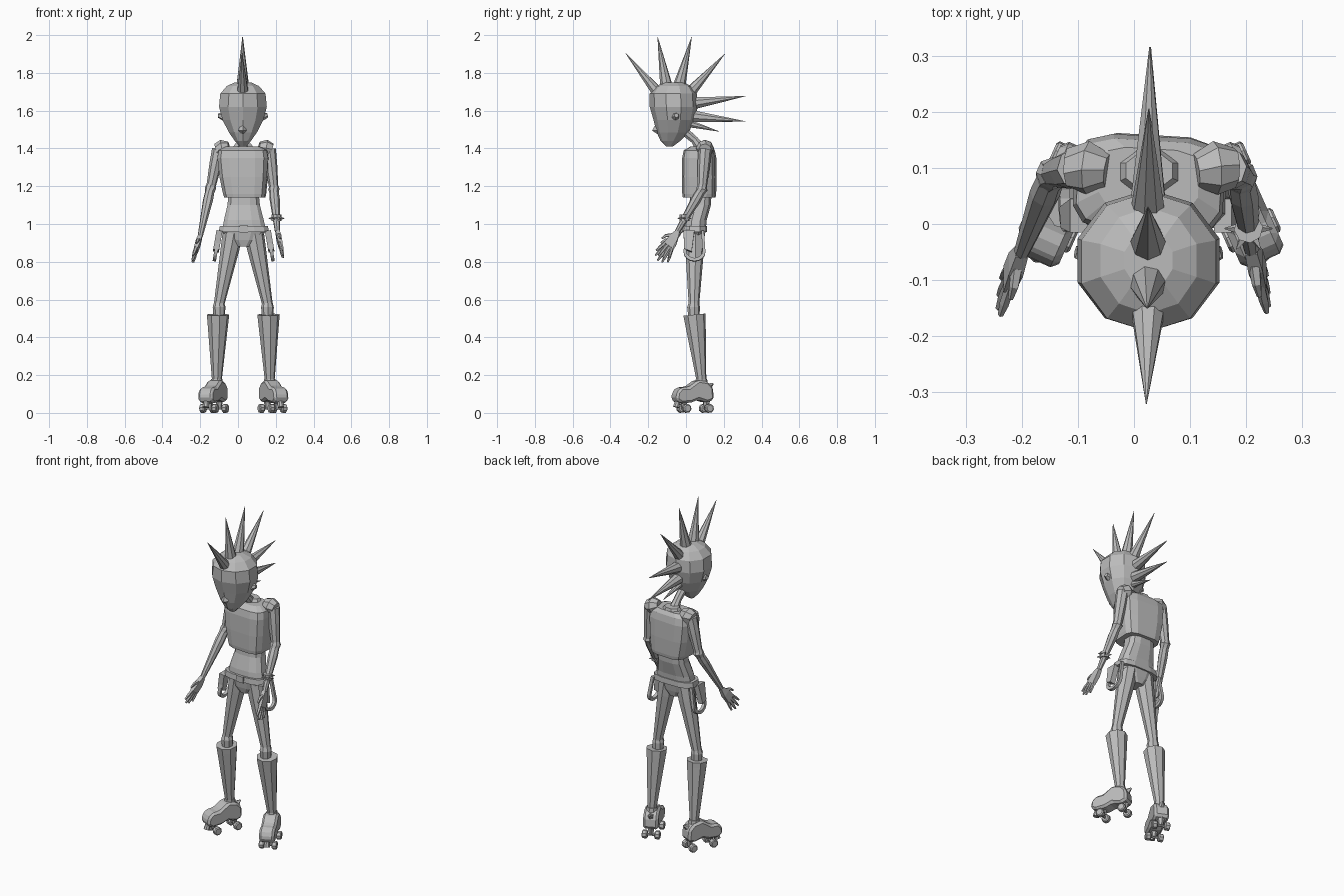
import bpy, bmesh, math
from mathutils import Vector, Matrix

cube = bpy.data.objects.get("Cube")
if cube:
    bpy.data.objects.remove(cube, do_unlink=True)

grey = bpy.data.materials.new("plain grey")
grey.use_nodes = True
grey.diffuse_color = (0.5, 0.5, 0.5, 1)
grey.node_tree.nodes["Principled BSDF"].inputs["Base Color"].default_value = (0.5, 0.5, 0.5, 1)


def finish(name, bm, matrix=None):
    if matrix:
        bm.transform(matrix)
    bmesh.ops.recalc_face_normals(bm, faces=bm.faces)
    mesh = bpy.data.meshes.new(name)
    bm.to_mesh(mesh)
    bm.free()
    mesh.materials.append(grey)
    obj = bpy.data.objects.new(name, mesh)
    bpy.context.collection.objects.link(obj)
    return obj


def skin(name, rings, matrix=None):
    """Join equal rings of points into a closed, capped surface."""
    bm = bmesh.new()
    rows = [[bm.verts.new(p) for p in ring] for ring in rings]
    n = len(rows[0])
    for a, b in zip(rows, rows[1:]):
        for i in range(n):
            j = (i + 1) % n
            bm.faces.new((a[i], a[j], b[j], b[i]))
    bm.faces.new(rows[0])
    bm.faces.new(rows[-1])
    return finish(name, bm, matrix)


def loft(name, sections, sides=12, square=1.0, turn=0.0):
    """Stack oval sections (z, x, y, half width, half depth); square < 1 is boxier."""
    def power(v):
        return math.copysign(abs(v) ** square, v)
    rings = []
    for z, x, y, rx, ry in sections:
        ring = []
        for i in range(sides):
            a = 2 * math.pi * (i + 0.5) / sides
            p = Vector((rx * power(math.cos(a)), ry * power(math.sin(a)), 0))
            ring.append(Matrix.Rotation(turn, 3, 'Z') @ p + Vector((x, y, z)))
        rings.append(ring)
    return skin(name, rings)


def limb(name, points, radii, sides=8, matrix=None):
    """Faceted tube through points with a radius at each."""
    pts = [Vector(p) for p in points]
    rings = []
    for k, p in enumerate(pts):
        way = (pts[min(k + 1, len(pts) - 1)] - pts[max(k - 1, 0)]).normalized()
        u = way.cross(Vector((0.9, 0.1, 0.42))).normalized()
        v = way.cross(u)
        angles = [2 * math.pi * i / sides for i in range(sides)]
        rings.append([p + radii[k] * (math.cos(a) * u + math.sin(a) * v) for a in angles])
    return skin(name, rings, matrix)


def extrude_x(name, profile, width, matrix=None, top=1.0):
    """Side outline (y, z) given thickness along x."""
    return skin(name, [[(s * width, y, z) for y, z in profile] for s in (-1, 1)], matrix)


# Head
head_z = [(1.41, .018, -.105, -.07), (1.44, .045, -.135, -.03), (1.485, .078, -.155, .015),
          (1.55, .113, -.172, .045), (1.62, .133, -.192, .062), (1.69, .126, -.192, .057),
          (1.73, .09, -.16, .03), (1.75, .045, -.115, -.015)]
loft("head", [(z, .026, (f + b) / 2, rx, (b - f) / 2) for z, rx, f, b in head_z], 10)
limb("nose", [(.024, -.145, 1.545), (.024, -.158, 1.495), (.024, -.145, 1.48)], [.005, .022, .008], 4)
for side in (-1, 1):
    limb("ear", [(.026 + side * .105, -.055, 1.57), (.026 + side * .13, -.05, 1.575)], [.022, .012], 6)

# Mohawk spikes: base (y, z) then tip (y, z)
spikes = [((-.145, 1.69), (-.32, 1.905)), ((-.105, 1.735), (-.15, 1.99)),
          ((-.035, 1.735), (.03, 1.99)), ((.015, 1.69), (.205, 1.90)),
          ((.045, 1.64), (.315, 1.677)), ((.04, 1.57), (.315, 1.543)), ((.025, 1.53), (.175, 1.49))]
for i, (base, tip) in enumerate(spikes):
    limb("mohawk_spike", [(.025, *base), (.022 + .0015 * i, *tip)],
         [.033 if i < 6 else .02, .001], 8)

# Neck and torso
limb("neck", [(.025, -.02, 1.50), (.025, .045, 1.445), (.028, .1, 1.37)], [.025, .022, .035], 8)
loft("collar", [(1.39, .027, .09, .07, .05), (1.425, .027, .095, .045, .035)], 8)
loft("vest", [(1.14, .036, .07, .108, .085), (1.16, .035, .07, .114, .088), (1.25, .03, .07, .128, .09),
              (1.35, .027, .07, .136, .088), (1.39, .027, .07, .13, .08), (1.41, .027, .08, .09, .055)],
     12, .5, -.06)
loft("waist", [(.96, .033, .047, .12, .058), (1.02, .031, .053, .108, .058),
               (1.1, .03, .075, .088, .058), (1.18, .03, .08, .08, .058)], 12, .7)
loft("belt", [(.958, .031, .046, .136, .068), (.99, .031, .047, .13, .066)], 12, .65)
extrude_x("buckle", [(-.026, .955), (-.026, .992), (-.015, .992), (-.015, .955)], .022,
          Matrix.Translation((.03, 0, 0)))
loft("pelvis", [(.88, .03, .045, .035, .042), (.915, .03, .045, .085, .052),
                (.965, .031, .046, .122, .06)], 12, .8)


def build_leg(side, prefix):
    hip, knee, boot, ankle = (.028 + side * d for d in (.06, .128, .134, .14))
    limb(prefix + "thigh", [(hip - side * .004, .046, .95), (hip + side * .01, .046, .87), (knee, .042, .575)],
         [.054, .05, .028], 8)
    limb(prefix + "knee", [(knee, .042, .585), (knee, .04, .56), (knee, .042, .51)], [.027, .034, .03], 8)
    limb(prefix + "boot_shaft", [(boot, .045, .52), (boot, .048, .49), (ankle, .082, .17)],
         [.06, .057, .026], 8)
    limb(prefix + "ankle_cuff", [(ankle, .082, .18), (ankle, .082, .15)], [.03, .034], 8)
    place = Matrix.Translation((ankle, .08, 0)) @ Matrix.Rotation(side * .42, 4, 'Z')

    # Skate boot with narrow top, sole plate and toe
    outline = [(-.16, .07), (-.155, .11), (-.13, .135), (-.085, .137), (-.03, .175),
               (.025, .165), (.055, .135), (.06, .07), (.02, .055), (-.03, .07), (-.07, .055), (-.13, .05)]
    shoe = extrude_x(prefix + "skate_boot", outline, .042, place)
    bevel = shoe.modifiers.new("soft edges", 'BEVEL')
    bevel.width, bevel.segments = .012, 1
    limb(prefix + "heel_tab", [(0, .045, .14), (0, .07, .155)], [.018, .004], 5, place)
    limb(prefix + "toe_stop", [(0, -.135, .065), (0, -.145, .03)], [.014, .018], 8, place)

    # Trucks and wheels
    for y in (-.1, .03):
        limb(prefix + "truck", [(0, y, .07), (0, y, .025)], [.022, .012], 6, place)
        limb(prefix + "axle", [(-.045, y, .024), (.045, y, .024)], [.007, .007], 6, place)
        for s in (-1, 1):
            limb(prefix + "wheel", [(s * .02, y, .024), (s * .026, y, .024), (s * .046, y, .024), (s * .05, y, .024)],
                 [.018, .024, .024, .018], 8, place)


def build_arm(prefix, shoulder, elbow, wrist, tip):
    shoulder, elbow, wrist, tip = map(Vector, (shoulder, elbow, wrist, tip))
    side = 1 if shoulder.x > 0 else -1
    limb(prefix + "shoulder", [shoulder + Vector((-side * .055, -.005, .012)),
                               shoulder + Vector((-side * .02, 0, .004)), shoulder + Vector((side * .015, 0, -.005))],
         [.03, .048, .036], 8)
    limb(prefix + "upper_arm", [shoulder, shoulder.lerp(elbow, .4), elbow], [.036, .033, .024], 8)
    limb(prefix + "elbow", [elbow + Vector((0, 0, .025)), elbow, elbow.lerp(wrist, .1)], [.021, .03, .024], 8)
    limb(prefix + "forearm", [elbow, elbow.lerp(wrist, .25), wrist], [.024, .027, .014], 8)

    # Hand: flat palm, fanned fingers and thumb
    way = (tip - wrist).normalized()
    flat = Vector((1, 0, 0))
    flat = (flat - way * flat.dot(way)).normalized()
    across = flat.cross(way).normalized()
    if across.y > 0:
        across.negate()
    length = (tip - wrist).length

    def slab(t, half, thick):
        c = wrist + way * length * t
        return [c + across * half * a + flat * thick * b for a, b in ((-1, -1), (1, -1), (1, 1), (-1, 1))]
    skin(prefix + "palm", [slab(0, .012, .011), slab(.25, .024, .013), slab(.55, .028, .01)])
    for i, reach in enumerate((.86, .97, 1.0, .9)):
        s = (i - 1.5) * .014
        root = wrist + way * length * .5 + across * s
        end = wrist + way * length * reach + across * s * 1.8
        limb(prefix + "finger", [root, root.lerp(end, .6), end], [.0095, .009, .005], 5)
    thumb = wrist + way * length * .2 + across * .015
    limb(prefix + "thumb", [thumb, thumb + across * .025 + way * .02, thumb + across * .034 + way * .045],
         [.011, .009, .005], 5)


build_leg(-1, "right_")
build_leg(1, "left_")
build_arm("right_", (-.102, .1, 1.395), (-.145, .09, 1.19), (-.2, -.05, .935), (-.242, -.14, .8))
build_arm("left_", (.165, .1, 1.395), (.19, .085, 1.185), (.209, -.045, .96), (.24, -.135, .825))

# Studded bracelet on the left wrist
cuff = Vector((.204, -.008, 1.03))
for lift in (-.008, .012):
    limb("bracelet", [cuff + Vector((0, 0, lift - .007)), cuff + Vector((0, 0, lift + .007))], [.026, .026], 8)
for i in range(6):
    out = Vector((math.cos(i * math.pi / 3), math.sin(i * math.pi / 3), 0))
    limb("bracelet_stud", [cuff + out * .022, cuff + out * .043], [.008, .001], 4)

# Hanging hip straps and a pouch panel on each side
for side in (-1, 1):
    lean = Matrix.Translation((.03 + side * .128, .045, .965)) @ Matrix.Rotation(-side * .17, 4, 'Y')
    arc = [(math.pi * i / 8) for i in range(9)]
    outer = [(.058 * math.cos(a), -.115 - .05 * math.sin(a)) for a in arc]
    inner = [(.042 * math.cos(a), -.112 - .036 * math.sin(a)) for a in reversed(arc)]
    extrude_x("hip_strap", [(.05, 0)] + outer + [(-.05, 0), (-.036, 0)] + inner + [(.036, 0)], .009, lean)
    extrude_x("hip_pouch", [(-.06, 0), (-.052, -.1), (-.015, -.115), (.0, 0)], .016, lean)
